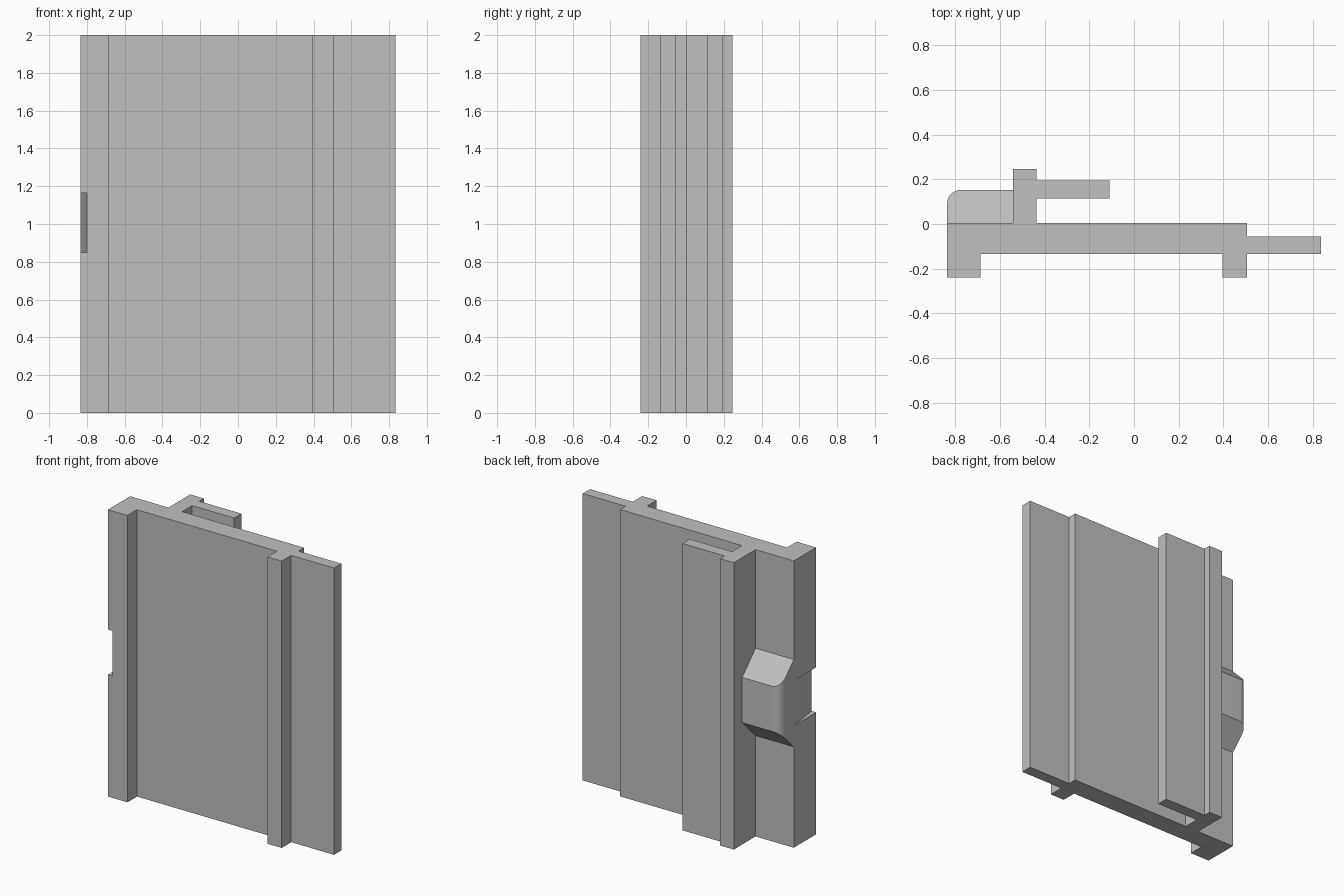
import bpy
import bmesh
import math

cube = bpy.data.objects.get("Cube")
if cube:
    bpy.data.objects.remove(cube, do_unlink=True)

grey = bpy.data.materials.new("plain grey")
grey.use_nodes = True
colour = (0.53, 0.53, 0.53, 1)
grey.diffuse_color = colour
grey.node_tree.nodes["Principled BSDF"].inputs["Base Color"].default_value = colour


def prism(name, outline, bottom, top):
    """Close a plan outline between two height functions of (x, y)."""
    bm = bmesh.new()
    low = [bm.verts.new((x, y, bottom(x, y))) for x, y in outline]
    high = [bm.verts.new((x, y, top(x, y))) for x, y in outline]
    bm.faces.new(low[::-1])
    bm.faces.new(high)
    n = len(outline)
    for i in range(n):
        j = (i + 1) % n
        bm.faces.new((low[i], low[j], high[j], high[i]))
    bmesh.ops.recalc_face_normals(bm, faces=bm.faces[:])
    mesh = bpy.data.meshes.new(name)
    bm.to_mesh(mesh)
    bm.free()
    mesh.materials.append(grey)
    obj = bpy.data.objects.new(name, mesh)
    bpy.context.collection.objects.link(obj)
    return obj


def level(z):
    return lambda x, y: z


EDGE, WALL = -0.835, 0.005        # outer edge and back face of the panel
NOTCH_LOW, NOTCH_HIGH = 0.85, 1.165

# Panel with front ribs, side tongue and hooked back rail, one extruded section
section = [
    (EDGE, -0.24), (-0.685, -0.24), (-0.685, -0.135), (0.395, -0.135),
    (0.395, -0.24), (0.505, -0.24), (0.505, -0.135), (0.835, -0.135),
    (0.835, -0.055), (0.505, -0.055), (0.505, WALL), (-0.435, WALL),
    (-0.435, 0.115), (-0.11, 0.115), (-0.11, 0.195), (-0.435, 0.195),
    (-0.435, 0.245), (-0.54, 0.245), (-0.54, WALL), (EDGE, WALL),
]
panel = prism("panel", section, level(0), level(2))

# Tapered notch in the outer edge
wedge = [(EDGE, WALL), (-0.9, WALL), (-0.9, -0.275), (-0.795, -0.275)]
cutter = prism("notch_cutter", wedge, level(NOTCH_LOW), level(NOTCH_HIGH))
cutter.hide_render = True
cut = panel.modifiers.new("notch", 'BOOLEAN')
cut.operation = 'DIFFERENCE'
cut.solver = 'EXACT'
cut.object = cutter
bpy.context.view_layer.objects.active = panel
bpy.ops.object.modifier_apply(modifier=cut.name)
bpy.data.objects.remove(cutter, do_unlink=True)

# Latch block on the back: rounded outer corner, sloped top and bottom
BACK, RADIUS = 0.152, 0.06
plan = [(EDGE, WALL), (-0.54, WALL), (-0.54, BACK)]
for i in range(13):
    a = math.radians(90 + 90 * i / 12)
    plan.append((EDGE + RADIUS + RADIUS * math.cos(a),
                 BACK - RADIUS + RADIUS * math.sin(a)))
latch = prism("latch_block", plan,
              lambda x, y: NOTCH_LOW - (BACK - y),
              lambda x, y: NOTCH_HIGH + (BACK - y))

bpy.ops.object.select_all(action='DESELECT')
latch.select_set(True)
bpy.context.view_layer.objects.active = latch
bpy.ops.object.shade_smooth_by_angle(angle=math.radians(30))
